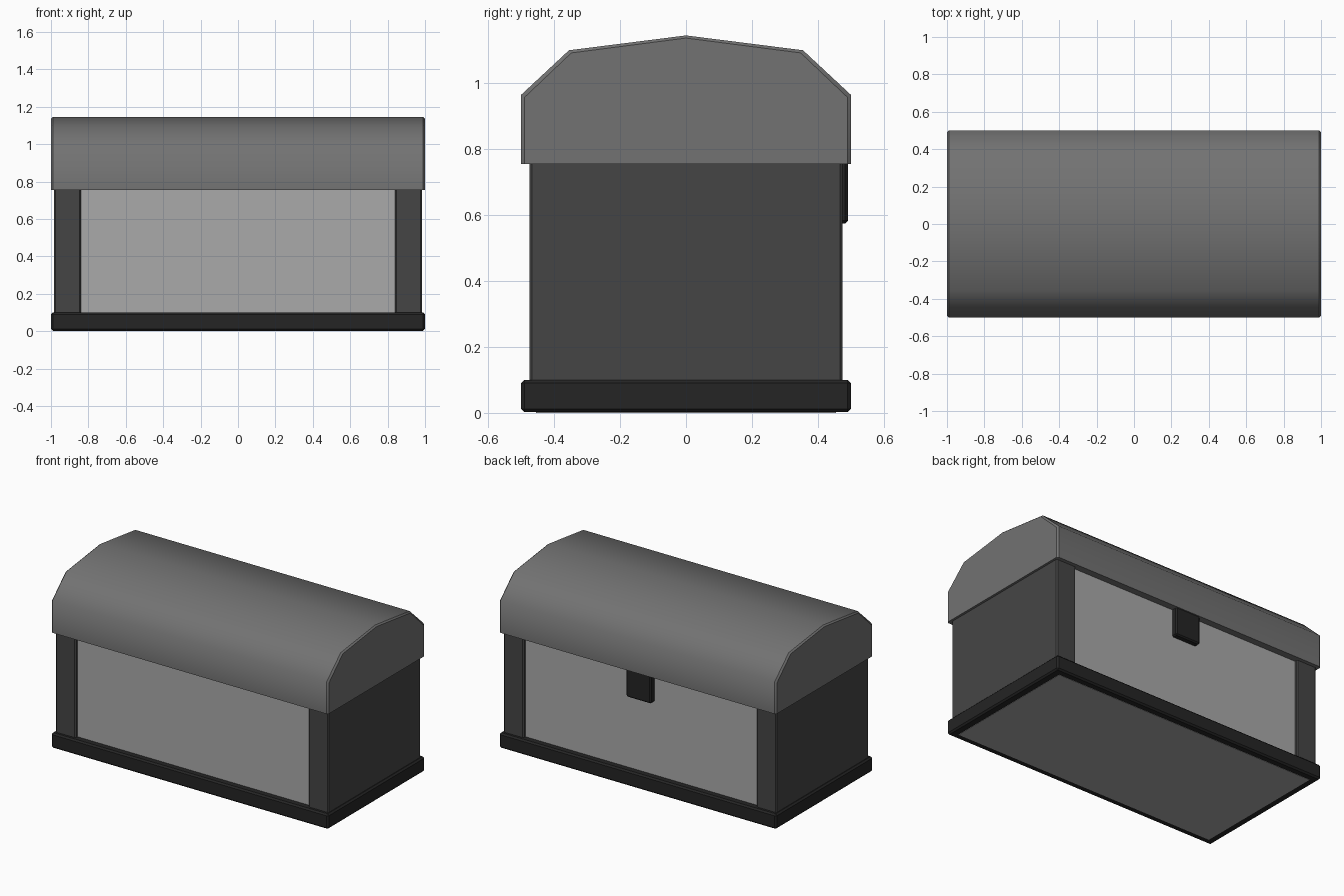
import bpy, bmesh

if "Cube" in bpy.data.objects:
    bpy.data.objects.remove(bpy.data.objects["Cube"])


def shade(name, v):
    m = bpy.data.materials.new(name)
    m.diffuse_color = (v, v, v, 1)
    m.use_nodes = True
    m.node_tree.nodes["Principled BSDF"].inputs["Base Color"].default_value = m.diffuse_color
    return m


PANEL = shade("panel_grey", 0.4)
POST = shade("post_grey", 0.06)
BASE = shade("base_grey", 0.018)
LID = shade("lid_grey", 0.17)


def finish(name, bm, mat):
    bmesh.ops.recalc_face_normals(bm, faces=bm.faces)
    me = bpy.data.meshes.new(name)
    bm.to_mesh(me)
    bm.free()
    me.materials.append(mat)
    ob = bpy.data.objects.new(name, me)
    bpy.context.collection.objects.link(ob)
    return ob


def box(name, lo, hi, mat, bevel=0.0):
    bm = bmesh.new()
    bmesh.ops.create_cube(bm, size=1)
    for v in bm.verts:
        v.co = [(a + b) / 2 + c * (b - a) for a, b, c in zip(lo, hi, v.co)]
    if bevel:
        bmesh.ops.bevel(bm, geom=bm.edges[:], offset=bevel, segments=1,
                        affect='EDGES')
    return finish(name, bm, mat)


# Inner body: forms the recessed front and back panels and the floor
box("body", (-0.95, -0.455, 0), (0.95, 0.455, 0.78), PANEL)

# Base trim around the foot
box("base_trim", (-1, -0.5, 0.002), (1, 0.5, 0.1), BASE, 0.01)

# End blocks wrapping round the corners
for side, a, b in (("left", -0.985, -0.84), ("right", 0.84, 0.985)):
    box(side + "_end", (a, -0.475, 0.06), (b, 0.475, 0.78), POST, 0.008)

# Latch on the back, tucked under the lid
box("latch", (-0.09, 0.44, 0.575), (0.09, 0.491, 0.8), BASE, 0.008)

# Domed lid: smooth along the curve, narrow chamfer at each end
full = [(-0.5, 0.755), (-0.5, 0.965), (-0.355, 1.1), (0, 1.145),
        (0.355, 1.1), (0.5, 0.965), (0.5, 0.755)]
inner = [(y * 0.98, z - (0.008 if z > 0.8 else 0)) for y, z in full]
bm = bmesh.new()
rings = [[bm.verts.new((x, y, z)) for y, z in prof]
         for x, prof in ((-1, inner), (-0.99, full), (0.99, full), (1, inner))]
for r, s in zip(rings, rings[1:]):
    for i in range(7):
        j = (i + 1) % 7
        f = bm.faces.new((r[i], r[j], s[j], s[i]))
        f.smooth = i < 6
bm.faces.new(rings[0])
bm.faces.new(rings[-1])
for e in bm.edges:
    flat = abs(e.verts[0].co.x - e.verts[1].co.x) < 1e-5
    rim = all(abs(v.co.z - 0.755) < 1e-5 for v in e.verts)
    e.smooth = not (flat or rim)
finish("lid", bm, LID)
